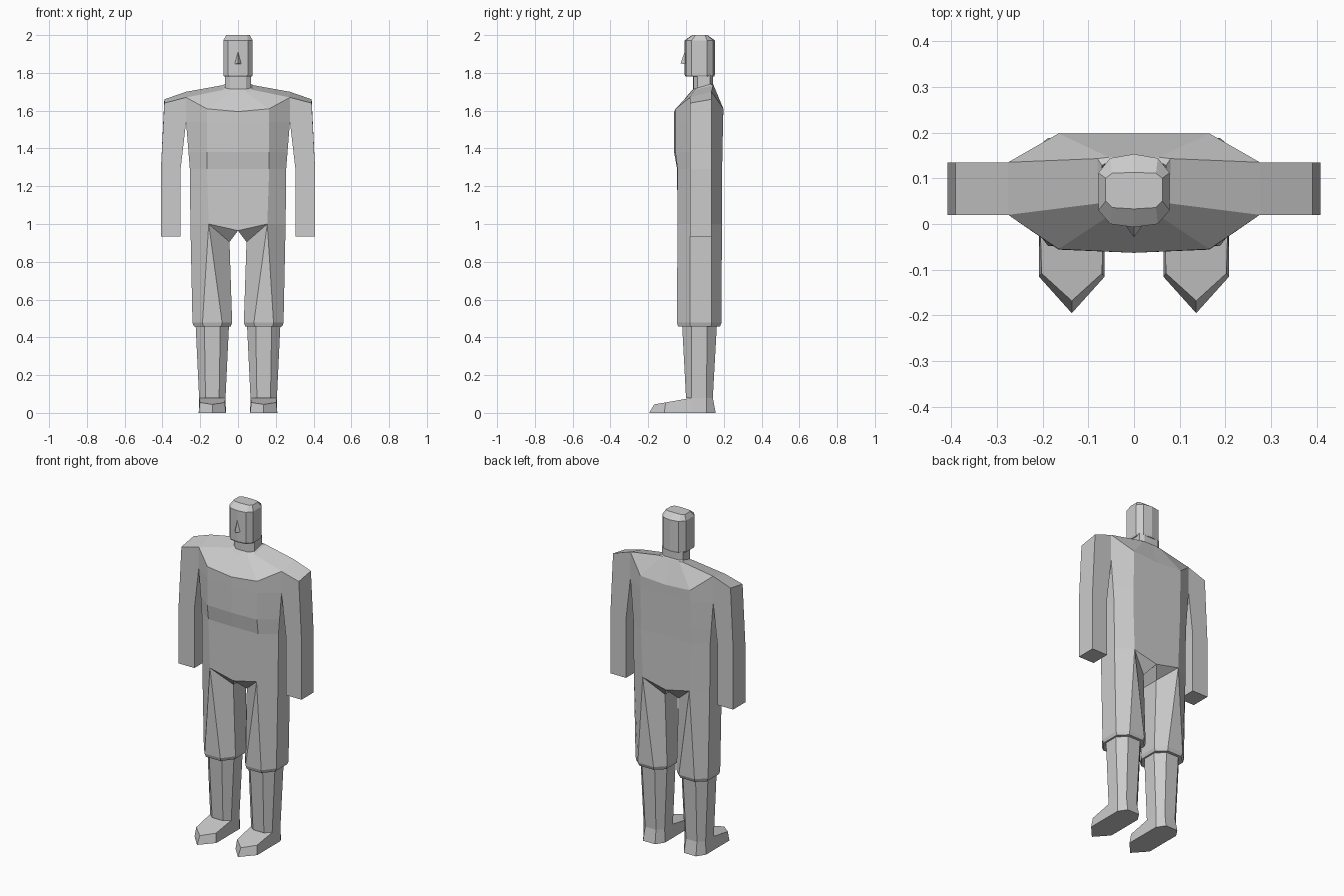
import bpy, bmesh

if "Cube" in bpy.data.objects:
    bpy.data.objects.remove(bpy.data.objects["Cube"])

# ---------- helpers ----------
class Part:
    """Collects faces from points; shared points are welded on finish."""
    def __init__(self, name, mirror=True):
        self.name, self.mirror = name, mirror
        self.bm, self.verts = bmesh.new(), {}

    def face(self, *pts):
        vs = []
        for p in pts:
            k = tuple(round(c, 4) for c in p)
            if k not in self.verts:
                self.verts[k] = self.bm.verts.new(k)
            if self.verts[k] not in vs:
                vs.append(self.verts[k])
        if len(vs) > 2:
            self.bm.faces.new(vs)

    def loft(self, rings, closed=True, skip=()):
        for r, (a, b) in enumerate(zip(rings, rings[1:])):
            n = len(a)
            for i in range(n if closed else n - 1):
                if (r, i) not in skip:
                    j = (i + 1) % n
                    self.face(a[i], a[j], b[j], b[i])

    def finish(self):
        bm = self.bm
        if self.mirror:
            dup = bmesh.ops.duplicate(bm, geom=bm.verts[:] + bm.edges[:] + bm.faces[:])
            for v in dup["geom"]:
                if isinstance(v, bmesh.types.BMVert):
                    v.co.x *= -1
        bmesh.ops.remove_doubles(bm, verts=bm.verts[:], dist=0.0005)
        bmesh.ops.recalc_face_normals(bm, faces=bm.faces[:])
        me = bpy.data.meshes.new(self.name)
        bm.to_mesh(me)
        bm.free()
        bpy.context.collection.objects.link(bpy.data.objects.new(self.name, me))


def half_ring(xc, xs, front, back, sides, z):
    """Right half of a ten-sided section; z = heights of the six points."""
    return [(0, front[0], z[0]), (xc, front[1], z[1]), (xs, sides[0], z[2]),
            (xs, sides[1], z[3]), (xc, back[1], z[4]), (0, back[0], z[5])]


def octagon(hx, fx, y0, y1, sides, z, cx=0.136):
    """Eight-sided leg section, starting at the inner front corner."""
    a, b = sides
    return [(cx - fx, y0, z), (cx + fx, y0, z), (cx + hx, a, z), (cx + hx, b, z),
            (cx + fx, y1, z), (cx - fx, y1, z), (cx - hx, b, z), (cx - hx, a, z)]


S = (0.02, 0.135)          # y range of the flat sides and arms

# ---------- torso ----------
hips = half_ring(0.155, 0.252, (-0.045, -0.045), (0.19, 0.19), S,
                 (0.965, 1.0, 1.0, 1.0, 1.0, 0.965))
waist = half_ring(0.165, 0.255, (-0.047, -0.045), (0.191, 0.191), S, [1.29] * 6)
chest = half_ring(0.165, 0.262, (-0.063, -0.056), (0.193, 0.193), S, [1.38] * 6)
armpit = half_ring(0.165, 0.275, (-0.063, -0.056), (0.196, 0.196), S, [1.54] * 6)
yoke = half_ring(0.165, 0.275, (-0.063, -0.055), (0.198, 0.198), S,
                 (1.595, 1.61, 1.67, 1.70, 1.61, 1.60))
collar = [(0, 0.02, 1.695), (0.045, 0.024, 1.695), (0.078, 0.045, 1.71),
          (0.08, 0.143, 1.735), (0.055, 0.146, 1.735), (0, 0.146, 1.735)]
torso = Part("torso")
torso.loft([hips, waist, chest, armpit, yoke, collar], closed=False, skip={(3, 2)})
# crotch underside
in_f, in_b = (0.045, S[0], 0.905), (0.045, S[1], 0.905)
torso.face(hips[0], hips[1], in_f)
torso.face(hips[0], in_f, in_b, hips[5])
torso.face(hips[5], in_b, hips[4])
torso.finish()

# ---------- arms ----------
def arm_ring(xi, zi, xo, zf, zb):
    return [(xi, S[0], zi), (xo, S[0], zf), (xo, S[1], zb), (xi, S[1], zi)]

shoulder = arm_ring(0.275, 1.54, 0.39, 1.64, 1.66)
elbow = arm_ring(0.304, 1.29, 0.408, 1.29, 1.29)
hand = arm_ring(0.304, 0.935, 0.408, 0.935, 0.935)
arms = Part("arms")
arms.loft([shoulder, elbow, hand])
arms.face(*hand)
arms.face(yoke[2], shoulder[1], shoulder[2], yoke[3])
arms.face(yoke[2], shoulder[0], shoulder[1])
arms.face(yoke[3], shoulder[2], shoulder[3])
arms.finish()

# ---------- thighs with knee cuff ----------
thigh_top = [hips[1], hips[1], hips[2], hips[3], hips[4], hips[4], in_b, in_f]
calf_top = octagon(0.088, 0.042, -0.02, 0.163, (0.03, 0.112), 0.458)
thighs = Part("thighs")
thighs.loft([thigh_top,
             octagon(0.105, 0.052, -0.048, 0.188, S, 0.478),
             octagon(0.098, 0.048, -0.042, 0.18, S, 0.458), calf_top])
thighs.finish()

# ---------- lower legs ----------
calves = Part("lower_legs")
calves.loft([calf_top, octagon(0.07, 0.036, 0.0, 0.142, (0.03, 0.108), 0.08)])
calves.finish()

# ---------- feet ----------
def foot_ring(tip, side, ankle, heel):
    """Each argument is (half width, y, z) about the foot's centre line."""
    cx, right = 0.136, (side, ankle[0], ankle[1], heel)
    return ([(cx, tip[1], tip[2])] + [(cx + h, y, z) for h, y, z in right]
            + [(cx - h, y, z) for h, y, z in reversed(right)])

sole = foot_ring((0, -0.195, 0), (0.072, -0.115, 0),
                 ((0.072, 0.03, 0), (0.072, 0.108, 0)), (0.04, 0.157, 0))
instep = foot_ring((0, -0.168, 0.045), (0.066, -0.108, 0.055),
                   ((0.07, 0.03, 0.08), (0.07, 0.108, 0.08)), (0.036, 0.142, 0.08))
feet = Part("feet")
feet.loft([sole, instep])
feet.face(*sole)
feet.face(instep[0], instep[1], instep[2], instep[7], instep[8])
feet.face(*instep[2:8])
feet.finish()

# ---------- neck ----------
neck_low = [(0, 0.038, 1.715), (0.042, 0.04, 1.715), (0.068, 0.06, 1.72),
            (0.07, 0.128, 1.74), (0.045, 0.142, 1.74), (0, 0.143, 1.74)]
neck = Part("neck")
neck.loft([collar, neck_low, [(x, y, 1.79) for x, y, z in neck_low]], closed=False)
neck.finish()

# ---------- head ----------
outline = [(0, -0.007), (0.052, 0.0), (0.078, 0.03), (0.078, 0.112), (0.052, 0.144), (0, 0.153)]

def head_ring(sx, sy, z):
    return [(x * sx, 0.073 + (y - 0.073) * sy, z) for x, y in outline]

crown = [(0, 0.033, 2.0), (0.048, 0.036, 2.0), (0.062, 0.05, 2.0),
         (0.062, 0.1, 2.0), (0.048, 0.111, 2.0), (0, 0.113, 2.0)]
head_rings = [head_ring(0.95, 0.95, 1.78), head_ring(1, 1, 1.79), head_ring(1, 1, 1.972), crown]
head = Part("head")
head.loft(head_rings, closed=False)
head.face(*head_rings[0])
head.face(*crown)
head.finish()

# ---------- nose ----------
top, tip = (0, -0.004, 1.92), (0, -0.029, 1.85)
left, right = (-0.021, 0.0, 1.845), (0.021, 0.0, 1.845)
nose = Part("nose", mirror=False)
for tri in ((top, left, tip), (top, tip, right), (left, right, tip), (top, right, left)):
    nose.face(*tri)
nose.finish()
